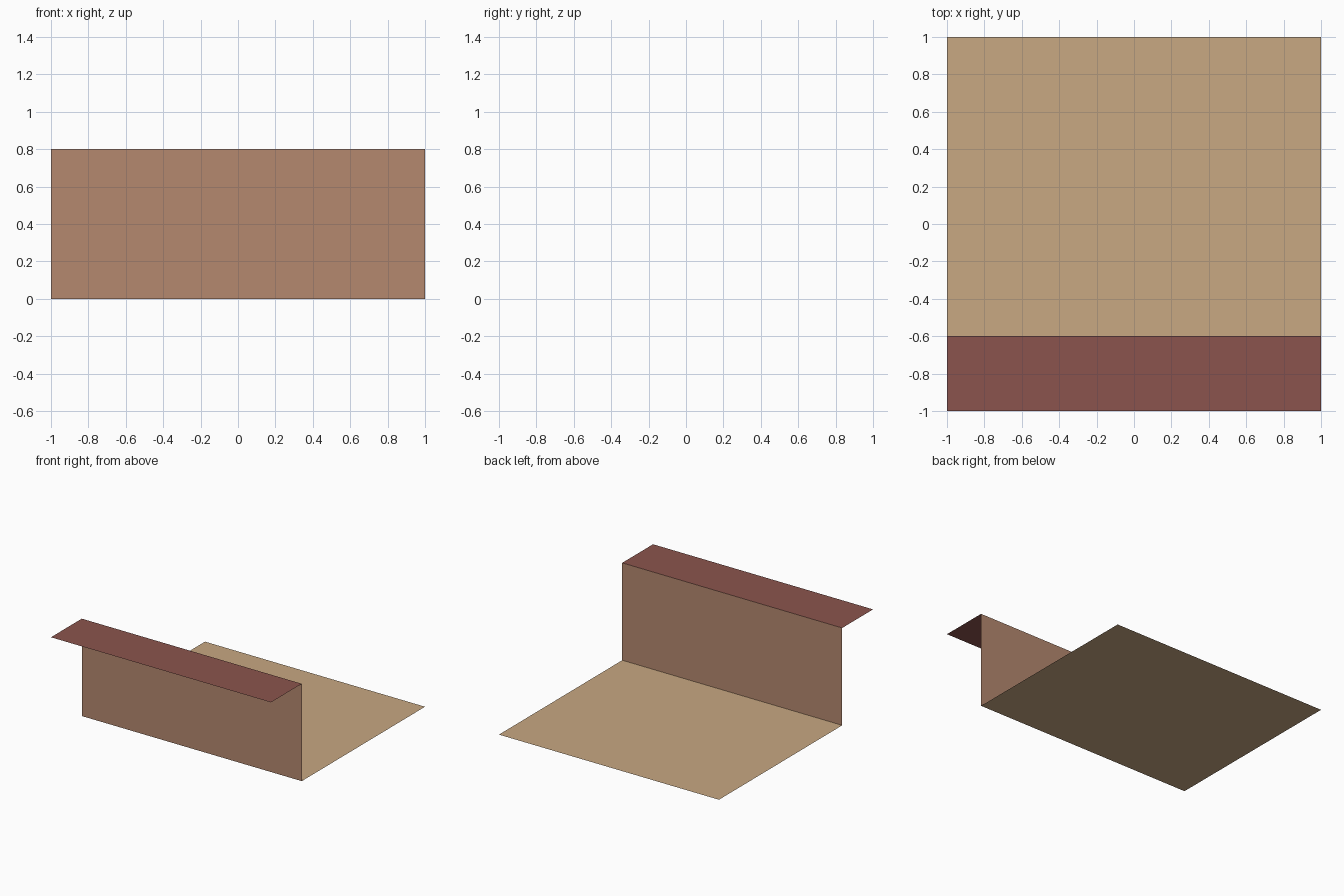
import bpy

if "Cube" in bpy.data.objects:
    bpy.data.objects.remove(bpy.data.objects["Cube"])


def linear(hex_colour):
    """sRGB hex to linear RGBA."""
    out = []
    for i in (0, 2, 4):
        c = int(hex_colour[i:i + 2], 16) / 255
        out.append(c / 12.92 if c <= 0.04045 else ((c + 0.055) / 1.055) ** 2.4)
    return (*out, 1.0)


def panel(name, start, end, colour_name, colour):
    """Flat sheet spanning the full width between two (y, z) profile points."""
    (y0, z0), (y1, z1) = start, end
    verts = [(-1, y0, z0), (1, y0, z0), (1, y1, z1), (-1, y1, z1)]
    mesh = bpy.data.meshes.new(name)
    mesh.from_pydata(verts, [], [(0, 1, 2, 3)])
    mat = bpy.data.materials.new(colour_name)
    mat.diffuse_color = linear(colour)
    mat.use_nodes = True
    mat.node_tree.nodes["Principled BSDF"].inputs["Base Color"].default_value = mat.diffuse_color
    mesh.materials.append(mat)
    obj = bpy.data.objects.new(name, mesh)
    bpy.context.collection.objects.link(obj)


# Floor sheet behind the wall
panel("floor", (-0.6, 0), (1, 0), "sand", "C8A882")
# Upright wall at the front edge of the floor
panel("wall", (-0.6, 0), (-0.6, 0.8), "clay", "B5896F")
# Ledge projecting forward from the top of the wall
panel("ledge", (-1, 0.8), (-0.6, 0.8), "brick_red", "8B544D")
